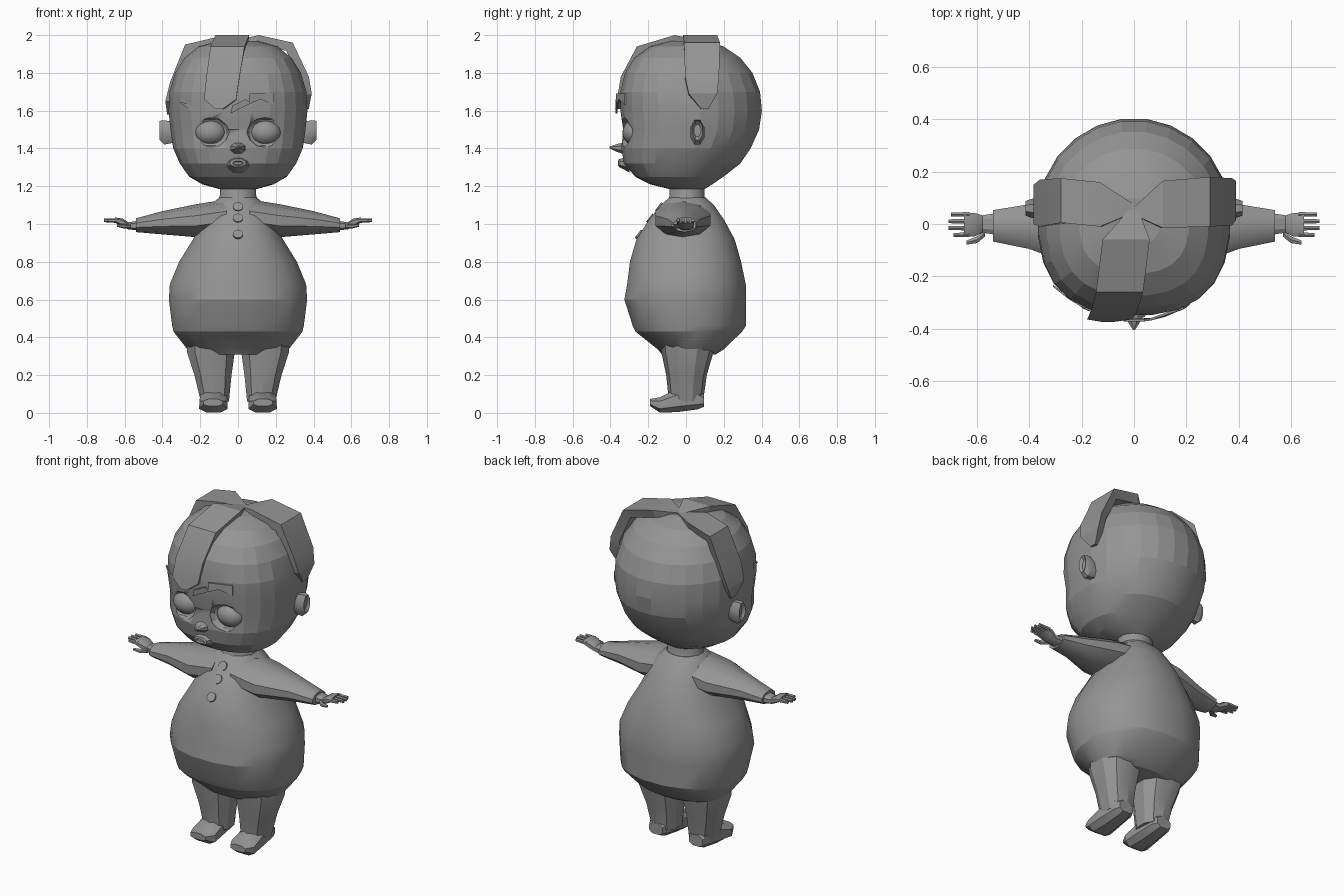
import bpy
import bmesh
from math import cos, sin, pi, radians
from mathutils import Vector

default_cube = bpy.data.objects.get("Cube")
if default_cube:
    bpy.data.objects.remove(default_cube)

# Single grey material
grey = bpy.data.materials.new("plain grey")
grey.use_nodes = True
tone = (0.3, 0.3, 0.3, 1)
grey.diffuse_color = tone
grey.node_tree.nodes["Principled BSDF"].inputs["Base Color"].default_value = tone


def finish(obj, angle=30, mirror=False):
    """Colour, shade and optionally mirror a part across x."""
    obj.data.materials.clear()
    obj.data.materials.append(grey)
    bpy.ops.object.select_all(action='DESELECT')
    obj.select_set(True)
    bpy.context.view_layer.objects.active = obj
    bpy.ops.object.shade_smooth_by_angle(angle=radians(angle))
    if mirror:
        obj.modifiers.new("mirror", 'MIRROR').use_axis = (True, False, False)
    return obj


def mesh_from_rings(name, rings, **style):
    """Bridge equal-sized rings of points into a closed solid."""
    bm = bmesh.new()
    loops = [[bm.verts.new(p) for p in ring] for ring in rings]
    n = len(loops[0])
    for low, high in zip(loops, loops[1:]):
        for i in range(n):
            j = (i + 1) % n
            bm.faces.new((low[i], low[j], high[j], high[i]))
    bm.faces.new(loops[0])
    bm.faces.new(loops[-1])
    bmesh.ops.recalc_face_normals(bm, faces=bm.faces)
    mesh = bpy.data.meshes.new(name)
    bm.to_mesh(mesh)
    bm.free()
    obj = bpy.data.objects.new(name, mesh)
    bpy.context.collection.objects.link(obj)
    return finish(obj, **style)


def soft(value, power):
    return abs(value) ** power * (1 if value > 0 else -1)


def loft(name, sections, axis='z', sides=12, front=1, back=1, **style):
    """Sections are (position, low a, high a, low b, high b) along an axis."""
    rings = []
    for t, a0, a1, b0, b1 in sections:
        ring = []
        for i in range(sides):
            angle = 2 * pi * (i + 0.5) / sides
            power = front if sin(angle) < 0 else back
            a = (a0 + a1) / 2 + (a1 - a0) / 2 * soft(cos(angle), power)
            b = (b0 + b1) / 2 + (b1 - b0) / 2 * soft(sin(angle), power)
            ring.append({'x': (t, a, b), 'y': (a, t, b), 'z': (a, b, t)}[axis])
        rings.append(ring)
    return mesh_from_rings(name, rings, **style)


def symmetric(rows):
    return [(t, -half, half, b0, b1) for t, half, b0, b1 in rows]


def ellipsoid(name, centre, radii, segments=16, **style):
    bpy.ops.mesh.primitive_uv_sphere_add(segments=segments, ring_count=segments // 2)
    obj = bpy.context.object
    obj.name = name
    for vertex in obj.data.vertices:
        vertex.co = Vector(centre) + vertex.co * Vector(radii)
    return finish(obj, **style)


# Head, rounded behind and flatter at the face
head = loft("head", symmetric([
    (1.185, .10, -.09, .10), (1.21, .19, -.19, .14), (1.25, .26, -.27, .2),
    (1.32, .31, -.33, .29), (1.4, .345, -.345, .345), (1.5, .36, -.335, .39),
    (1.6, .37, -.35, .405), (1.7, .365, -.35, .395), (1.8, .335, -.325, .355),
    (1.88, .285, -.275, .29), (1.94, .21, -.19, .2), (1.97, .1, -.08, .1),
]), sides=24, front=.8, angle=14)

# Eye sockets cut into the face, then the eyeballs
for side in (-1, 1):
    cutter = ellipsoid("socket_cutter", (side * .145, -.33, 1.485), (.1, .05, .08), 12)
    cutter.hide_render = True
    cut = head.modifiers.new("socket", 'BOOLEAN')
    cut.operation = 'DIFFERENCE'
    cut.object = cutter
    bpy.ops.object.select_all(action='DESELECT')
    bpy.context.view_layer.objects.active = head
    bpy.ops.object.modifier_apply(modifier=cut.name)
    bpy.data.objects.remove(cutter)
ellipsoid("eyes", (.145, -.27, 1.485), (.083, .067, .068), 20, mirror=True)

# Nose, lips and ears
loft("nose", symmetric([
    (-.31, .055, 1.36, 1.44), (-.365, .032, 1.38, 1.425), (-.405, .004, 1.4, 1.41),
]), 'y', 8)
loft("lips", symmetric([
    (-.3, .07, 1.27, 1.36), (-.355, .045, 1.3, 1.345), (-.36, .03, 1.31, 1.335),
    (-.35, .025, 1.315, 1.33),
]), 'y', 8)
loft("ears", [
    (.32, .03, .09, 1.43, 1.54), (.39, .02, .1, 1.415, 1.555),
    (.415, .03, .09, 1.44, 1.55), (.4, .04, .08, 1.46, 1.53),
], 'x', 8, mirror=True)

# Neck and pear-shaped body
loft("neck", symmetric([(1.1, .12, -.11, .12), (1.15, .1, -.09, .1), (1.22, .1, -.09, .1)]))
loft("body", symmetric([
    (.31, .2, -.13, .16), (.335, .27, -.15, .2), (.43, .345, -.27, .3),
    (.46, .352, -.285, .32), (.6, .37, -.33, .32), (.68, .365, -.315, .32),
    (.8, .315, -.3, .295), (.92, .24, -.265, .26), (1.02, .19, -.2, .205),
    (1.1, .15, -.135, .15), (1.14, .1, -.09, .105),
]), sides=20, front=.88, back=.9, angle=24)

# Arms, hands and fingers
loft("arms", [
    (.06, .95, 1.13), (.22, .93, 1.105), (.4, .945, 1.068), (.54, .957, 1.03),
] and [
    (x, -depth, depth * .8, low, high) for x, depth, low, high in (
        (.06, .17, .95, 1.13), (.22, .17, .93, 1.105),
        (.4, .1, .945, 1.068), (.54, .07, .957, 1.03))
], 'x', 10, mirror=True)
loft("hands", [
    (.52, -.045, .045, .965, 1.02), (.58, -.035, .035, .97, 1.01),
    (.61, -.05, .045, .985, 1.03), (.65, -.05, .045, 1.005, 1.035),
], 'x', 8, front=.7, back=.7, mirror=True)
for number, reach in enumerate((.69, .71, .71, .7)):
    y = -.052 + number * .026
    loft("finger", [
        (.63, y, y + .021, 1.005, 1.03), (reach, y + .002, y + .019, 1.01, 1.03),
    ], 'x', 6, mirror=True)
loft("thumbs", [
    (.57, -.05, -.02, .975, 1), (.6, -.075, -.045, .975, 1), (.64, -.08, -.062, .985, 1),
], 'x', 6, mirror=True)

# Legs and feet
loft("legs", [
    (.06, .045, .2, -.09, .09), (.2, .03, .235, -.105, .11),
    (.32, .012, .275, -.13, .145), (.42, .01, .28, -.14, .16),
], sides=10, front=.85, back=.85, mirror=True)
loft("feet", [
    (-.19, .08, .185, .035, .075), (-.14, .05, .21, 0, .085), (-.05, .055, .205, 0, .13),
    (.06, .065, .195, .015, .13), (.095, .085, .18, .03, .1),
], 'y', 8, front=.75, back=.85, mirror=True)


def hair_strip(name, path, across):
    """Ribbon of (x, y, z, half width) whose inner side sinks into the head."""
    core = Vector((0, 0, 1.6))
    rings = []
    for x, y, z, half in path:
        centre, offset = Vector((x, y, z)), Vector(across) * half
        edges = [centre - offset, centre + offset]
        sunk = [core + (p - core) * .88 for p in edges]
        rings.append([edges[0], centre, edges[1], sunk[1], sunk[0]])
    mesh_from_rings(name, rings, angle=20)


# Three hair strips meeting at the crown
hair_strip("front_hair", [
    (0, .06, 1.975, .015), (-.03, -.06, 2, .09), (-.055, -.26, 1.94, .09),
    (-.08, -.345, 1.78, .088), (-.095, -.365, 1.66, .085), (-.1, -.375, 1.61, .02),
], (1, 0, 0))
hair_strip("left_hair", [
    (0, .05, 1.975, .015), (.11, .075, 2, .09), (.29, .085, 1.96, .095),
    (.375, .085, 1.78, .09), (.39, .09, 1.69, .075), (.375, .1, 1.61, .02),
], (0, 1, 0))
hair_strip("right_hair", [
    (0, .06, 1.975, .015), (-.13, .075, 1.985, .085), (-.28, .09, 1.95, .085),
    (-.36, .08, 1.75, .09), (-.385, .075, 1.65, .075), (-.375, .09, 1.58, .02),
], (0, 1, 0))


def brow(name, outline):
    """Thin plate following the curve of the forehead."""
    rings = [[(x, 1.4 * x * x - depth, z) for x, z in outline] for depth in (.366, .375)]
    mesh_from_rings(name, rings)


# Jagged brows
brow("left_brow", [(.06, 1.69), (.19, 1.69), (.19, 1.63), (.12, 1.66), (.06, 1.635)])
brow("right_brow", [(-.31, 1.645), (-.25, 1.6), (-.16, 1.66), (-.24, 1.635)])
brow("middle_brow", [(-.04, 1.585), (.07, 1.64), (.04, 1.66), (-.03, 1.625)])

# Buttons on the chest
for height, y in ((.945, -.25), (1.03, -.19), (1.09, -.143)):
    bpy.ops.mesh.primitive_cylinder_add(
        vertices=12, radius=.027, depth=.012, location=(0, y, height),
        rotation=(radians(53), 0, 0))
    bpy.context.object.name = "button"
    finish(bpy.context.object)
